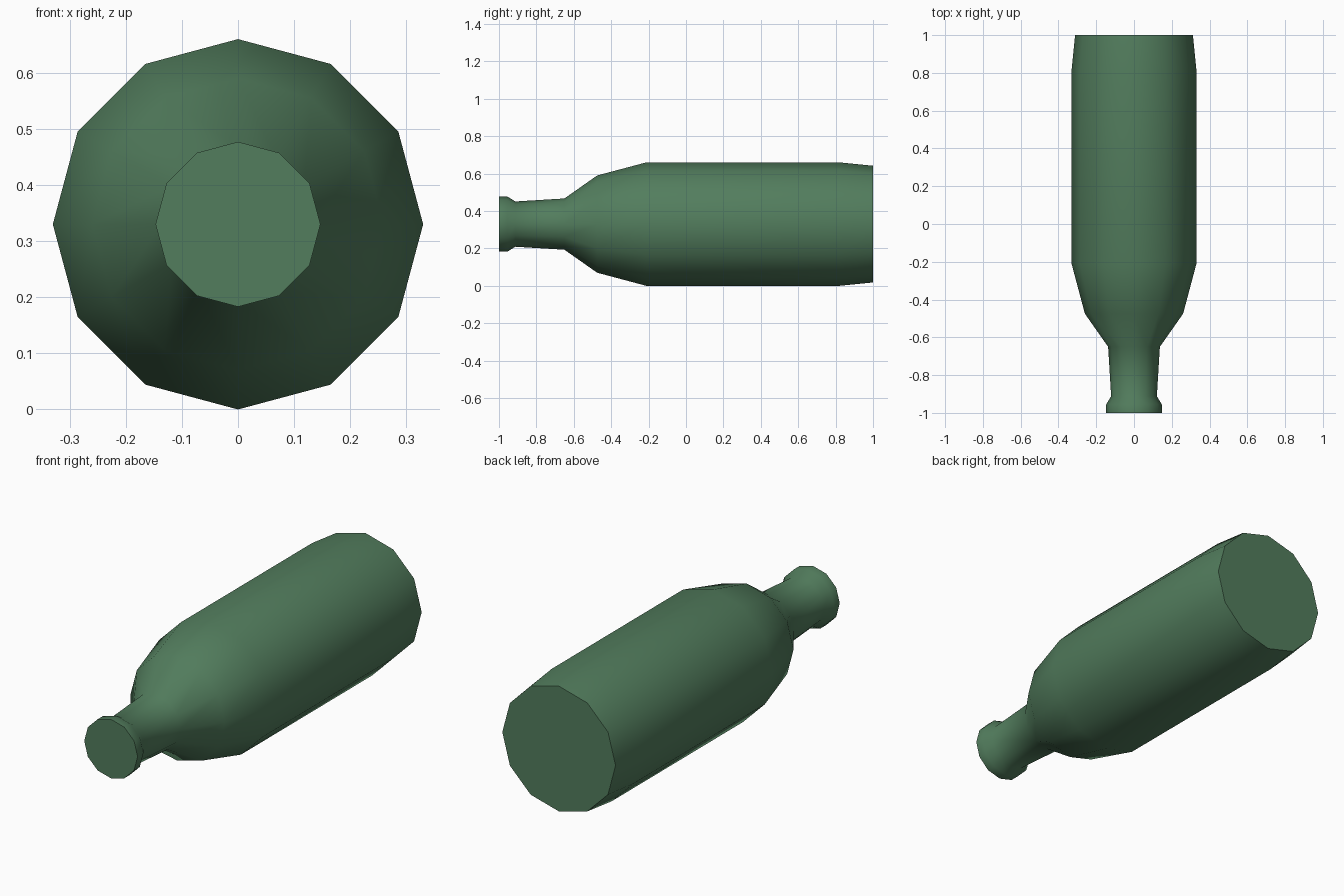
import bpy, bmesh
from math import sin, cos, pi, radians

if "Cube" in bpy.data.objects:
    bpy.data.objects.remove(bpy.data.objects["Cube"])

SIDES = 12
AXIS_Z = 0.33

# Bottle profile from mouth to base: (y, radius)
PROFILE = [(-1.0, 0.147), (-0.955, 0.147), (-0.912, 0.121), (-0.65, 0.137),
           (-0.475, 0.26), (-0.212, 0.33), (0.82, 0.33), (1.0, 0.312)]

# Lathe the profile around the lengthwise axis
bm = bmesh.new()
rings = []
for y, r in PROFILE:
    rings.append([bm.verts.new((r * cos(2 * pi * i / SIDES), y,
                                AXIS_Z + r * sin(2 * pi * i / SIDES)))
                  for i in range(SIDES)])
for a, b in zip(rings, rings[1:]):
    for i in range(SIDES):
        j = (i + 1) % SIDES
        bm.faces.new((a[i], a[j], b[j], b[i]))

# Flat mouth and base
bm.faces.new(rings[0])
bm.faces.new(rings[-1])
bmesh.ops.recalc_face_normals(bm, faces=bm.faces)

mesh = bpy.data.meshes.new("bottle")
bm.to_mesh(mesh)
bm.free()
bottle = bpy.data.objects.new("bottle", mesh)
bpy.context.collection.objects.link(bottle)

# Green glass
glass = bpy.data.materials.new("green_glass")
glass.diffuse_color = (0.085, 0.205, 0.11, 1)
glass.use_nodes = True
glass.node_tree.nodes["Principled BSDF"].inputs["Base Color"].default_value = glass.diffuse_color
mesh.materials.append(glass)

# Smooth sides, sharp caps
bpy.context.view_layer.objects.active = bottle
bottle.select_set(True)
bpy.ops.object.shade_smooth_by_angle(angle=radians(60))
